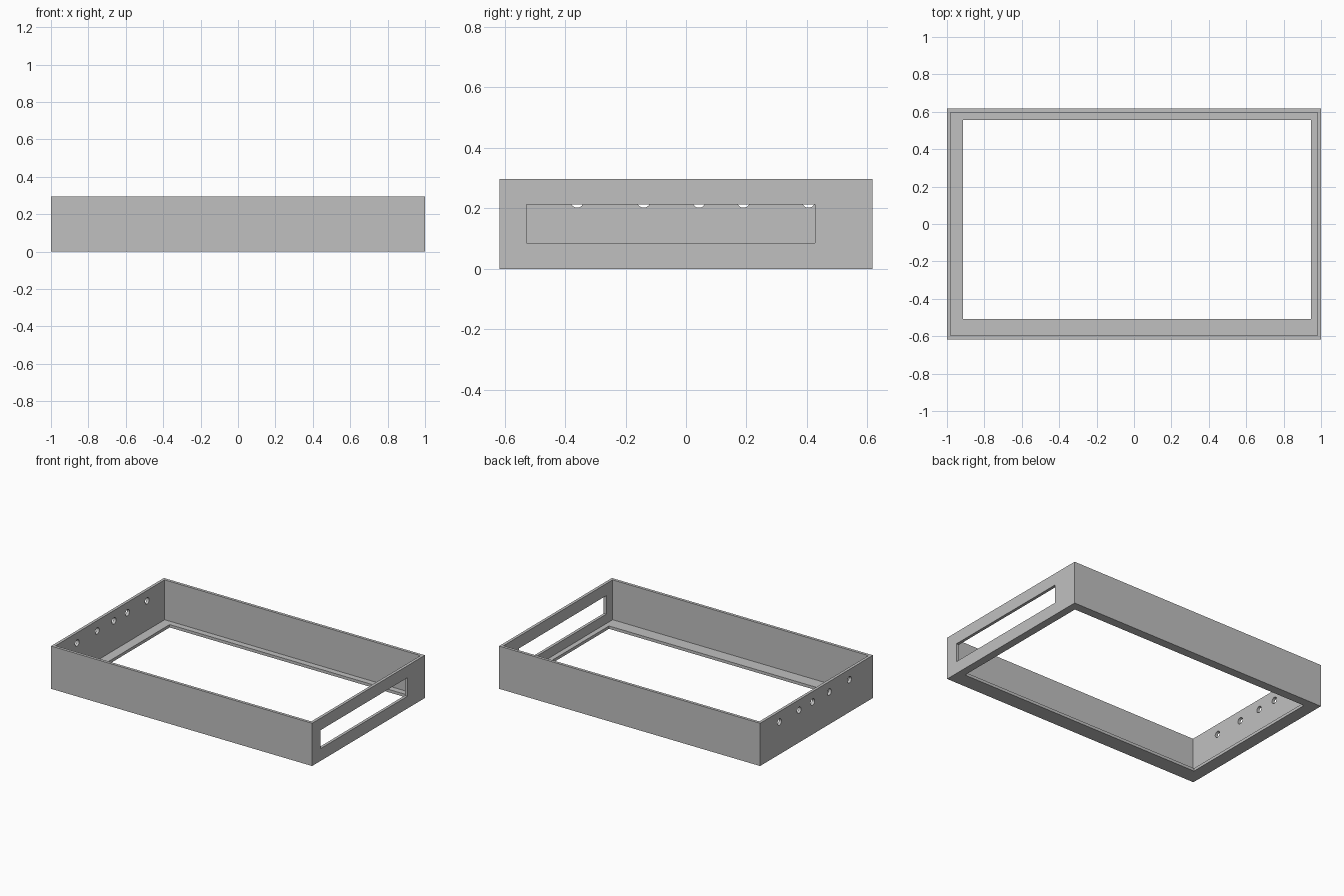
import bpy
import math

cube = bpy.data.objects.get("Cube")
if cube:
    bpy.data.objects.remove(cube, do_unlink=True)

HALF_X, HALF_Y, HEIGHT = 1.0, 0.617, 0.296
WALL, FLOOR = 0.02, 0.02

grey = bpy.data.materials.new("plain grey")
grey.use_nodes = True
colour = (0.527, 0.527, 0.527, 1)
grey.diffuse_color = colour
grey.node_tree.nodes["Principled BSDF"].inputs["Base Color"].default_value = colour


def box(name, x, y, z):
    """Box spanning the given (low, high) ranges."""
    spans = (x, y, z)
    bpy.ops.mesh.primitive_cube_add(size=1, location=[(a + b) / 2 for a, b in spans])
    obj = bpy.context.object
    obj.name = name
    obj.scale = [b - a for a, b in spans]
    bpy.ops.object.transform_apply(location=False, rotation=False, scale=True)
    return obj


def cut(target, cutter):
    """Subtract a hidden cutter from the target."""
    cutter.hide_render = True
    cutter.hide_set(True)
    cutter.display_type = 'WIRE'
    mod = target.modifiers.new(cutter.name, 'BOOLEAN')
    mod.operation = 'DIFFERENCE'
    mod.solver = 'EXACT'
    mod.object = cutter
    bpy.context.view_layer.objects.active = target
    bpy.ops.object.modifier_apply(modifier=mod.name)
    bpy.data.objects.remove(cutter, do_unlink=True)


# Tray body
tray = box("tray_frame", (-HALF_X, HALF_X), (-HALF_Y, HALF_Y), (0, HEIGHT))
tray.data.materials.append(grey)

# Open interior above the floor ledge
inner_x, inner_y = HALF_X - WALL, HALF_Y - WALL
cut(tray, box("interior_cutter", (-inner_x, inner_x), (-inner_y, inner_y), (FLOOR, 1)))

# Off-centre window in the floor
cut(tray, box("floor_cutter", (-0.913, 0.946), (-0.508, 0.556), (-0.5, 0.5)))

# Long slot in the left wall
cut(tray, box("slot_cutter", (0.9, 1.1), (-0.527, 0.427), (0.085, 0.213)))

# Row of round holes in the opposite wall
for y in (-0.36, -0.14, 0.043, 0.19, 0.405):
    bpy.ops.mesh.primitive_cylinder_add(vertices=32, radius=0.022, depth=0.2,
                                        location=(-HALF_X, y, 0.224),
                                        rotation=(0, math.pi / 2, 0))
    bpy.context.object.name = "hole_cutter"
    cut(tray, bpy.context.object)

# Crisp flat walls with smooth hole rims
bpy.ops.object.select_all(action='DESELECT')
tray.select_set(True)
bpy.context.view_layer.objects.active = tray
bpy.ops.object.shade_smooth_by_angle(angle=math.radians(30))
